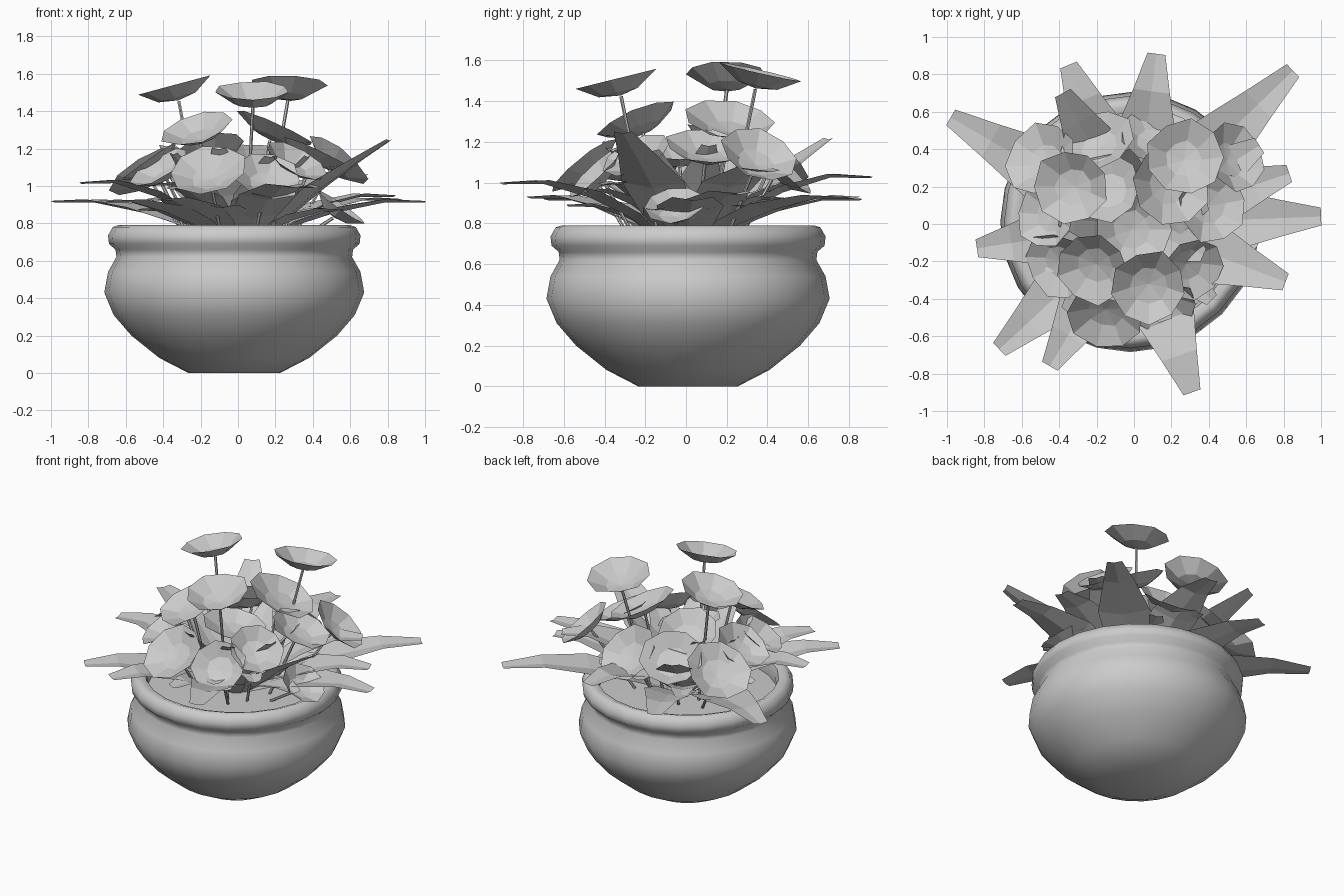
import bpy, bmesh, random
from math import sin, cos, pi, radians, atan2, hypot
from mathutils import Vector, Matrix

random.seed(4)
cube = bpy.data.objects.get("Cube")
if cube:
    bpy.data.objects.remove(cube, do_unlink=True)

grey = bpy.data.materials.new("pale_grey")
grey.use_nodes = True
grey.diffuse_color = (0.6, 0.6, 0.6, 1)
grey.node_tree.nodes["Principled BSDF"].inputs["Base Color"].default_value = (0.6, 0.6, 0.6, 1)


def finish(bm, name, smooth=False):
    mesh = bpy.data.meshes.new(name)
    bm.to_mesh(mesh)
    bm.free()
    mesh.materials.append(grey)
    obj = bpy.data.objects.new(name, mesh)
    bpy.context.collection.objects.link(obj)
    if smooth:
        bpy.ops.object.select_all(action='DESELECT')
        obj.select_set(True)
        bpy.context.view_layer.objects.active = obj
        bpy.ops.object.shade_smooth_by_angle(angle=radians(50))
    return obj


# Lathe a radius/height profile around the pot axis
def lathe(name, profile, sides=24):
    bm = bmesh.new()
    rings = []
    for r, z in profile:
        if r == 0:
            rings.append([bm.verts.new((0, 0, z))] * sides)
        else:
            rings.append([bm.verts.new((r * cos(2 * pi * i / sides), r * sin(2 * pi * i / sides), z))
                          for i in range(sides)])
    for a, b in zip(rings, rings[1:]):
        for i in range(sides):
            j = (i + 1) % sides
            corners = list(dict.fromkeys((a[i], a[j], b[j], b[i])))
            bm.faces.new(corners)
    obj = finish(bm, name, True)
    obj.location = (-0.02, 0.01, 0)


# Round cupped blade: centre, inner ring and uneven rim
def cup(bm, centre, r, azimuth, tilt, depth, sides=9):
    m = (Matrix.Translation(centre) @ Matrix.Rotation(radians(azimuth), 4, 'Z')
         @ Matrix.Rotation(radians(tilt), 4, 'Y'))
    mid = bm.verts.new(m @ Vector((0, 0, -depth)))
    rings = []
    for scale, drop in ((0.5, 0.8), (1, 0)):
        ring = []
        for i in range(sides):
            a = 2 * pi * i / sides
            q = r * scale * random.uniform(0.93, 1.07)
            ring.append(bm.verts.new(m @ Vector((q * cos(a), q * sin(a), -depth * drop))))
        rings.append(ring)
    inner, outer = rings
    for i in range(sides):
        j = (i + 1) % sides
        bm.faces.new((mid, inner[i], inner[j]))
        bm.faces.new((inner[i], outer[i], outer[j], inner[j]))


# Thin stalk between two points
def stalk(bm, start, end, r=0.009):
    start, end = Vector(start), Vector(end)
    d = end - start
    m = Matrix.Translation((start + end) / 2) @ d.to_track_quat('Z', 'Y').to_matrix().to_4x4()
    bmesh.ops.create_cone(bm, cap_ends=True, segments=6, radius1=r, radius2=r,
                          depth=d.length, matrix=m)


# Tapered strap leaf reaching from the crown to a blunt tip
def strap(bm, x, y, z, width=0.165):
    a, length = atan2(y, x), hypot(x, y)
    side = Vector((-sin(a), cos(a), 0))
    rise = (0, 0.26, 0.55, 0.8, 1) if z > 1.1 else (0, 0.5, 0.85, 1.04, 1)
    rows = []
    for t, w, f in zip((0.1, 0.3, 0.52, 0.78, 1), (0.3, 0.8, 1, 0.6, 0.29), rise):
        p = Vector((cos(a) * length * t, sin(a) * length * t, 0.7 + (z - 0.7) * f))
        keel = Vector((0, 0, 0.03 * w))
        rows.append([bm.verts.new(v) for v in
                     (p - side * width * w, p - keel, p + side * width * w)])
    for p, q in zip(rows, rows[1:]):
        for k in (0, 1):
            bm.faces.new((p[k], q[k], q[k + 1], p[k + 1]))


# Pot with rolled lip, and soil
lathe("pot", [(0, 0), (0.245, 0), (0.4, 0.08), (0.55, 0.2), (0.645, 0.31), (0.695, 0.43), (0.675, 0.54),
              (0.63, 0.62), (0.635, 0.66), (0.67, 0.69), (0.675, 0.735), (0.65, 0.78), (0.62, 0.79),
              (0.58, 0.775), (0.565, 0.73), (0.57, 0.66)])
lathe("soil", [(0.575, 0.67), (0, 0.69)])

# Long outer strap leaves
bm = bmesh.new()
for tip in ((-0.98, 0.57, 0.92), (-0.35, 0.85, 0.92), (0.12, 0.91, 1.03), (0.85, 0.82, 0.93),
            (0.67, 0.42, 1.06), (0.83, 0.27, 0.95), (1.0, 0.04, 0.92), (0.81, -0.31, 1.25),
            (0.31, -0.9, 1.0), (-0.45, -0.76, 0.93), (-0.72, -0.67, 0.92),
            (-0.84, -0.13, 1.02), (-0.38, 0.7, 1.22)):
    strap(bm, *tip)
finish(bm, "strap_leaves")

# Short leaves filling the crown, in a low and a steep tier
bm = bmesh.new()
for count, reach, low, high in ((13, 0.56, 0.86, 1.02), (9, 0.4, 1.12, 1.22)):
    for i in range(count):
        a = 2 * pi * (i + 0.4) / count
        r = reach * random.uniform(0.92, 1.08)
        strap(bm, r * cos(a), r * sin(a), random.uniform(low, high), 0.13)
finish(bm, "crown_leaves")

# Round leaves forming the dome: x, y, z, radius, lean direction, lean
dome = [(-0.22, -0.24, 1.31, 0.2, -125, 27), (0.2, 0.22, 1.31, 0.22, 15, 25),
        (-0.15, 0.2, 1.2, 0.2, 120, 25), (0.42, 0.1, 1.18, 0.2, 10, 25),
        (0.31, -0.24, 1.14, 0.18, -40, 35), (0.0, -0.03, 1.15, 0.2, 0, 10),
        (-0.42, -0.22, 1.1, 0.18, -150, 35), (-0.48, 0.05, 1.13, 0.18, 175, 35),
        (-0.5, 0.35, 1.08, 0.21, 145, 38), (-0.2, 0.45, 1.12, 0.2, 115, 40),
        (0.12, 0.48, 1.08, 0.2, 80, 45), (0.54, 0.36, 1.14, 0.19, 25, 42),
        (0.16, -0.45, 1.05, 0.18, -75, 45), (-0.16, -0.5, 1.09, 0.2, -105, 40),
        (0.55, -0.06, 0.89, 0.15, -10, 35)]
# Raised flower heads
heads = [(-0.34, 0.2, 1.54, 0.2, 180, 15), (0.08, -0.34, 1.51, 0.2, -90, 14),
         (0.27, 0.36, 1.545, 0.2, 80, 13)]
for name, group, depth in (("round_leaves", dome, 0.07), ("flower_heads", heads, 0.085)):
    blades, stalks = bmesh.new(), bmesh.new()
    for x, y, z, r, azimuth, lean in group:
        cup(blades, (x, y, z), r, azimuth, lean, depth)
        axis = Vector((sin(radians(lean)) * cos(radians(azimuth)),
                       sin(radians(lean)) * sin(radians(azimuth)), cos(radians(lean))))
        stalk(stalks, (x * 0.5, y * 0.5, 0.68), Vector((x, y, z)) - axis * (depth + 0.005))
    finish(blades, name)
    finish(stalks, name + "_stalks")
